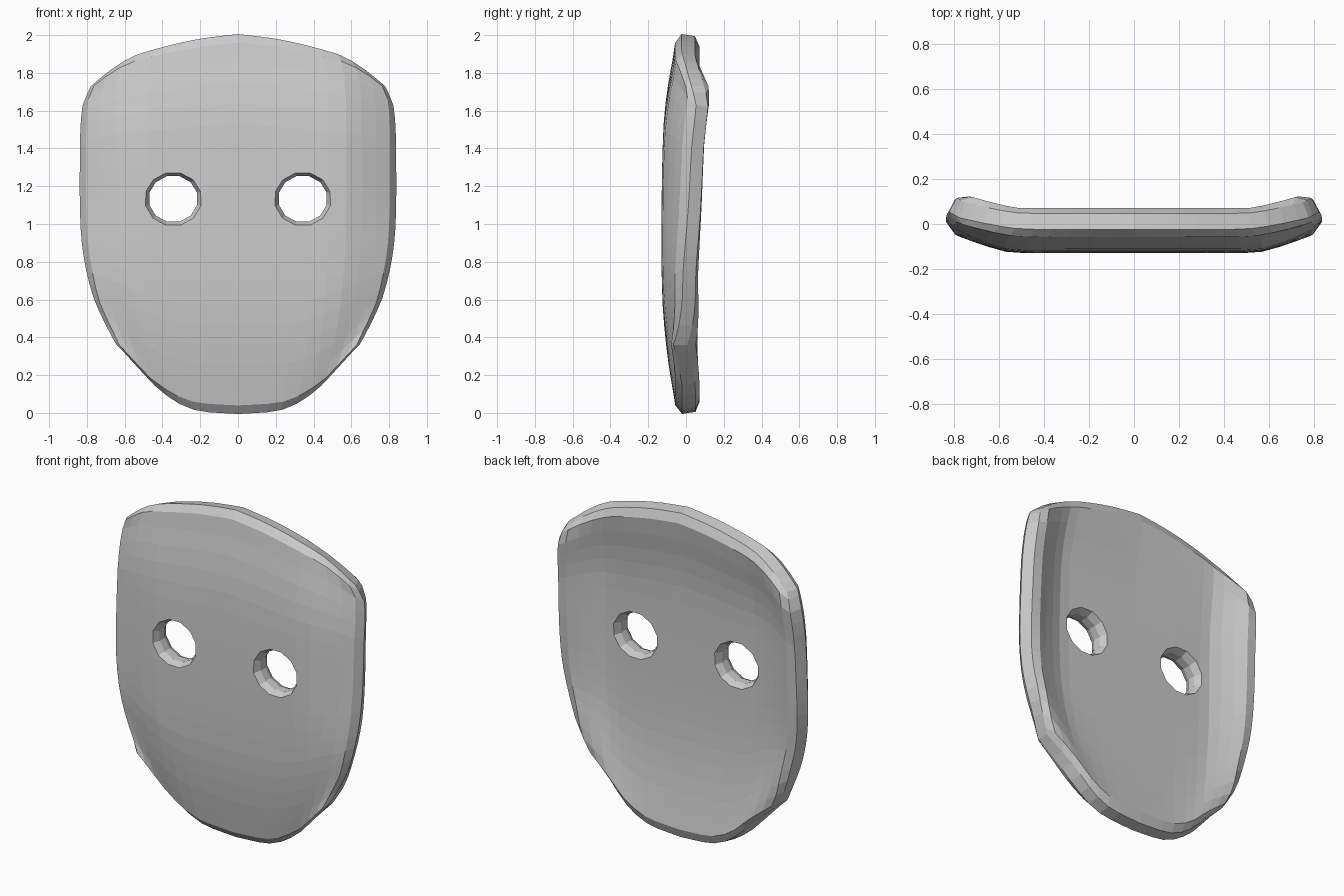
import bpy, bmesh, math
from mathutils import Vector

if "Cube" in bpy.data.objects:
    bpy.data.objects.remove(bpy.data.objects["Cube"])


def curve(points, x):
    """Smooth interpolation through (x, y) points."""
    n = len(points)
    x = min(max(x, points[0][0]), points[-1][0])
    i = next(k for k in range(n - 1) if x <= points[k + 1][0])

    def slope(k):
        a, b = points[max(k - 1, 0)], points[min(k + 1, n - 1)]
        return (b[1] - a[1]) / (b[0] - a[0])
    (x0, y0), (x1, y1) = points[i], points[i + 1]
    h = x1 - x0
    t = (x - x0) / h
    return ((2*t**3 - 3*t**2 + 1) * y0 + (t**3 - 2*t**2 + t) * h * slope(i)
            + (3*t**2 - 2*t**3) * y1 + (t**3 - t**2) * h * slope(i + 1))


# Outline: brow and chin give z over x, cheek gives x over z
BROW = [(0, 2.0), (.2, 1.975), (.4, 1.93), (.55, 1.88), (.68, 1.80), (.765, 1.73)]
CHIN = [(0, 0), (.2, .015), (.3, .05), (.4, .12), (.5, .22), (.64, .36)]
CHEEK = [(.36, .64), (.45, .69), (.6, .75), (.8, .80), (1.0, .82),
         (1.4, .82), (1.6, .81), (1.68, .79), (1.73, .765)]
# Depth of the middle line and extra backward bend of the cheeks, from chin to brow
DEPTH = [(0, .015), (.05, 0), (.1, -.018), (.18, -.04), (.3, -.06), (.5, -.065),
         (.75, -.055), (.85, -.035), (.95, 0), (1, .012)]
BEND = [(0, -.045), (.08, .01), (.18, .055), (.48, .105), (.78, .115), (.92, .095), (1, .05)]

US = [0, .12, .24, .36, .48, .58, .68, .77, .86, .945, 1]
US = [-u for u in US[:0:-1]] + US
VS = [0, .025] + [.025 + .95 * k / 18 for k in range(1, 18)] + [.975, 1]


def middle(u, v):
    a = abs(u)
    z = (1 - v) * curve(CHIN, .64 * a) + v * curve(BROW, .765 * a)
    y = curve(DEPTH, v) + curve(BEND, v) * max(0, (a - .64) / .36) ** 1.35
    return Vector((u * curve(CHEEK, .36 + 1.37 * v), y, z))


def normal(u, v, e=.01):
    """Sheet normal, sampled a little inside the outline where it is stable."""
    u, v = max(-.92, min(.92, u)), max(.1, min(.95, v))
    du = middle(u + e, v) - middle(u - e, v)
    dv = middle(u, v + e) - middle(u, v - e)
    return dv.cross(du).normalized()


def new_object(name, bm):
    bmesh.ops.recalc_face_normals(bm, faces=bm.faces[:])
    me = bpy.data.meshes.new(name)
    bm.to_mesh(me)
    bm.free()
    ob = bpy.data.objects.new(name, me)
    bpy.context.collection.objects.link(ob)
    return ob


# Mask shell: front and back layers offset from the middle sheet, thin at the rim
nu, nv = len(US), len(VS)
bm = bmesh.new()
layers = {-1: {}, 1: {}}
for i, u in enumerate(US):
    for j, v in enumerate(VS):
        half = .036 if i in (0, nu - 1) or j in (0, nv - 1) else .065
        for s in layers:
            layers[s][i, j] = bm.verts.new(middle(u, v) + normal(u, v) * half * s)
for s, g in layers.items():
    for i in range(nu - 1):
        for j in range(nv - 1):
            bm.faces.new((g[i, j], g[i + 1, j], g[i + 1, j + 1], g[i, j + 1]))
rim = ([(i, 0) for i in range(nu - 1)] + [(nu - 1, j) for j in range(nv - 1)]
       + [(i, nv - 1) for i in range(nu - 1, 0, -1)] + [(0, j) for j in range(nv - 1, 0, -1)])
for a, b in zip(rim, rim[1:] + rim[:1]):
    bm.faces.new((layers[-1][a], layers[-1][b], layers[1][b], layers[1][a]))
mask = new_object("mask", bm)

# Eye holes: flared 12-sided cutters, narrowest in the middle
FLARE = [(-.2, .19), (-.127, .15), (-.09, .131), (-.04, .131), (-.002, .15), (.08, .19)]
for side in (-1, 1):
    bm = bmesh.new()
    rings = []
    for y, r in FLARE:
        angles = [math.tau * (k + .5) / 12 for k in range(12)]
        rings.append([bm.verts.new((side * .343 + r * math.cos(a), y, 1.133 + .95 * r * math.sin(a)))
                      for a in angles])
    for p, q in zip(rings, rings[1:]):
        for k in range(12):
            m = (k + 1) % 12
            bm.faces.new((p[k], p[m], q[m], q[k]))
    bm.faces.new(rings[0])
    bm.faces.new(rings[-1])
    cutter = new_object("eye_cutter", bm)
    cutter.hide_render = True
    mod = mask.modifiers.new("eye_hole", 'BOOLEAN')
    mod.operation = 'DIFFERENCE'
    mod.solver = 'EXACT'
    mod.object = cutter
    bpy.context.view_layer.objects.active = mask
    bpy.ops.object.modifier_apply(modifier=mod.name)
    bpy.data.objects.remove(cutter)
